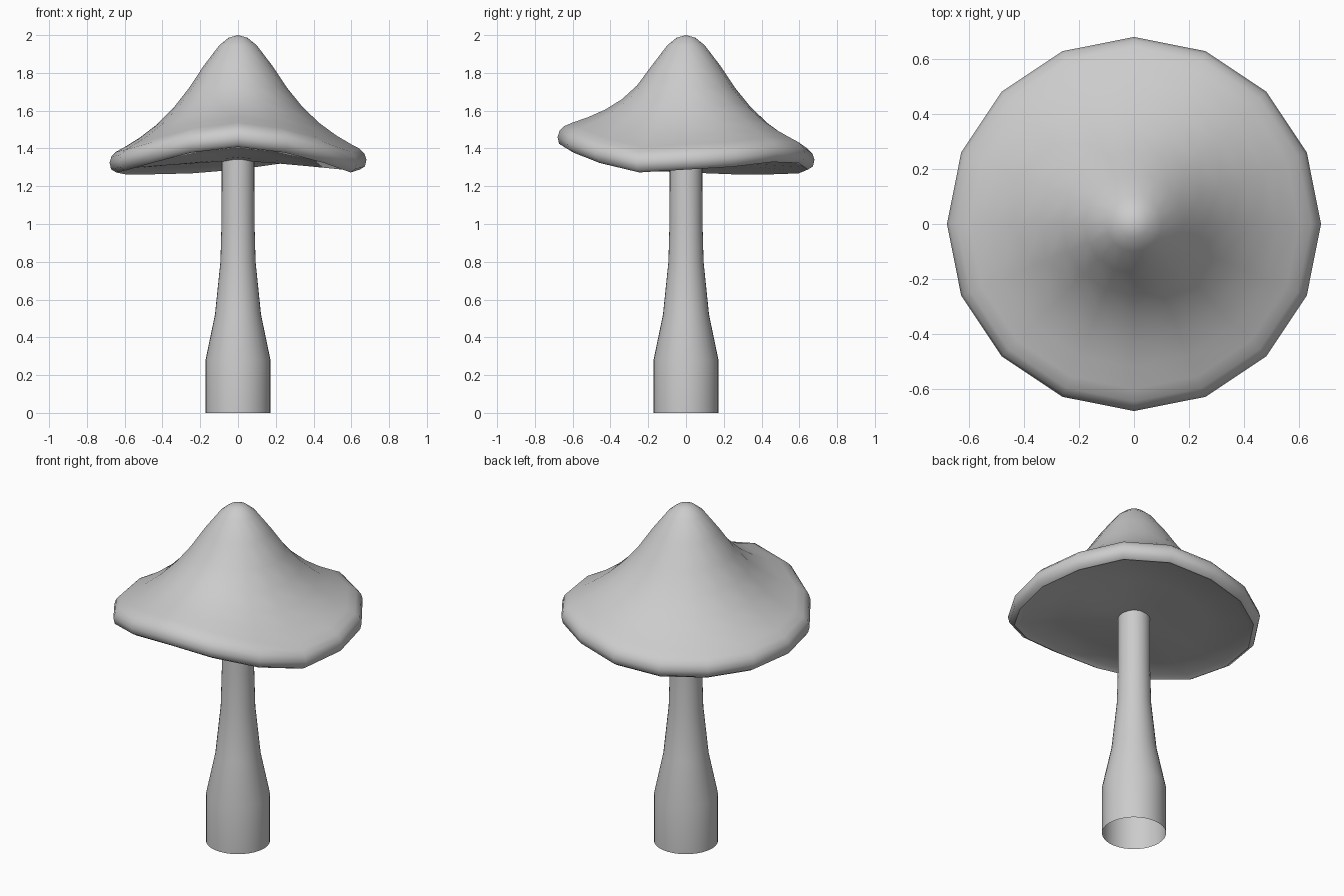
import bpy, bmesh, math

if "Cube" in bpy.data.objects:
    bpy.data.objects.remove(bpy.data.objects["Cube"])

def lathe(name, rings, sides, wave=None, sharp=40):
    """Revolve (radius, height, wave weight) rings; wave lifts each spoke."""
    bm = bmesh.new()
    loops = []
    for r, z, w in rings:
        if r == 0:
            loops.append([bm.verts.new((0, 0, z))] * sides)
            continue
        loop = []
        for i in range(sides):
            a = 2 * math.pi * i / sides
            lift = w * wave[i] if wave else 0
            loop.append(bm.verts.new((r * math.cos(a), r * math.sin(a), z + lift)))
        loops.append(loop)
    for a, b in zip(loops, loops[1:]):
        for i in range(sides):
            j = (i + 1) % sides
            quad = list(dict.fromkeys([a[i], a[j], b[j], b[i]]))
            bm.faces.new(quad)
    bmesh.ops.recalc_face_normals(bm, faces=bm.faces)
    mesh = bpy.data.meshes.new(name)
    bm.to_mesh(mesh)
    bm.free()
    ob = bpy.data.objects.new(name, mesh)
    bpy.context.collection.objects.link(ob)
    bpy.ops.object.select_all(action='DESELECT')
    ob.select_set(True)
    bpy.context.view_layer.objects.active = ob
    bpy.ops.object.shade_smooth_by_angle(angle=math.radians(sharp))
    return ob

# Cap: 16 spokes with a wavy brim, rounded lip and shallow underside
brim = [1.29, 1.305, 1.33, 1.325, 1.29, 1.27, 1.265, 1.265,
        1.275, 1.285, 1.325, 1.38, 1.41, 1.38, 1.325, 1.275]
wave = [z - 1.285 for z in brim]
cap = [(0, 2.0, 0), (.05, 1.986, 0), (.10, 1.945, 0), (.18, 1.84, 0),
       (.26, 1.72, .1), (.34, 1.62, .32), (.43, 1.532, .58), (.52, 1.465, .8),
       (.60, 1.417, .96), (.645, 1.393, 1), (.67, 1.367, 1), (.68, 1.335, 1),
       (.672, 1.30, 1), (.645, 1.283, 1), (.612, 1.297, 1),
       (.40, 1.312, .6), (.20, 1.325, .22), (0, 1.335, 0)]
lathe("cap", cap, 16, wave, sharp=50)

# Stem: open tube, straight foot narrowing towards the cap
stem = [(.172, 0, 0), (.172, .28, 0), (.122, .52, 0), (.093, .80, 0),
        (.087, 1.02, 0), (.086, 1.345, 0)]
lathe("stem", stem, 32)
